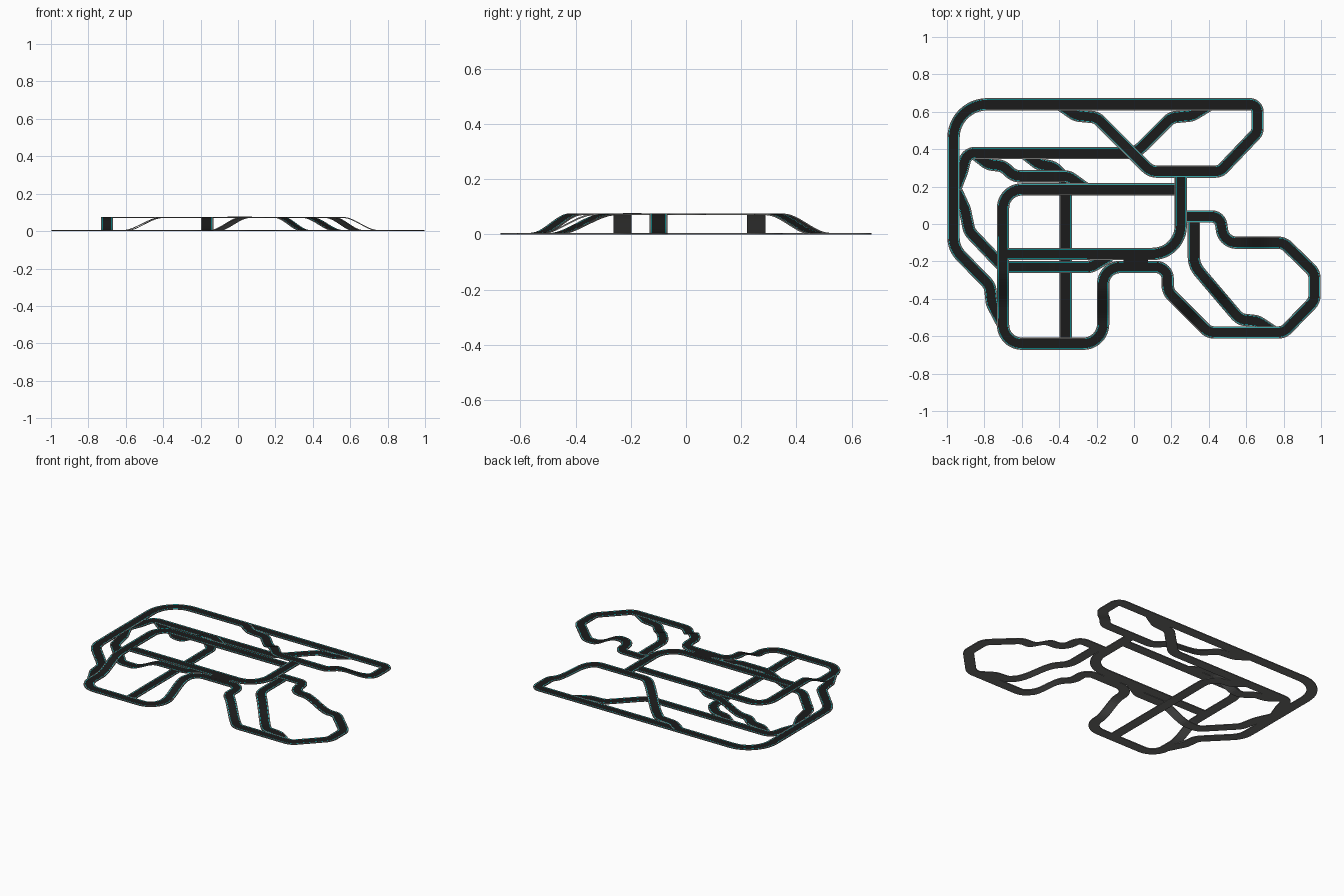
import bpy, bmesh, math
from mathutils import Vector

if "Cube" in bpy.data.objects:
    bpy.data.objects.remove(bpy.data.objects["Cube"])


def material(name, colour):
    m = bpy.data.materials.new(name)
    m.use_nodes = True
    m.diffuse_color = (*colour, 1)
    bsdf = next(n for n in m.node_tree.nodes if n.type == "BSDF_PRINCIPLED")
    bsdf.inputs["Base Color"].default_value = (*colour, 1)
    bsdf.inputs["Roughness"].default_value = 0.8
    return m


MATS = [material("asphalt", (0.011, 0.011, 0.011)),
        material("slab grey", (0.17, 0.17, 0.165)),
        material("teal line", (0.0, 0.75, 0.78))]
ASPHALT, SLAB, TEAL = range(3)

HALF = 0.033      # half the road width
THICK = 0.005     # slab thickness
TOP = 0.07        # base height of the upper deck
# offsets across the road and the material of the band that follows each
EDGES = [HALF, HALF - 0.006, HALF - 0.0072, HALF - 0.009]
OFFSETS = EDGES + [-e for e in reversed(EDGES)]
TOP_BANDS = [SLAB, ASPHALT, TEAL, ASPHALT, TEAL, ASPHALT, SLAB]


def centre_line(stops, default_radius):
    """Round every corner and ease the height between stops."""
    pts = [Vector(s[:2]) for s in stops]
    level = [s[2] * TOP for s in stops]
    radius = [s[3] if len(s) > 3 else default_radius for s in stops]
    last = len(pts) - 1
    turns = [0.0] + [(pts[i] - pts[i - 1]).angle(pts[i + 1] - pts[i])
                     for i in range(1, last)] + [0.0]
    bends = [t > 0.03 for t in turns]
    corners = []
    for i, p in enumerate(pts):
        if not bends[i]:
            corners.append([p])
            continue
        turn = turns[i]
        a, b = pts[i - 1] - p, pts[i + 1] - p
        # a neighbouring bend needs half of the shared stretch
        room_a = a.length * (0.48 if bends[i - 1] else 0.96)
        room_b = b.length * (0.48 if bends[i + 1] else 0.96)
        trim = min(radius[i] * math.tan(turn / 2), room_a, room_b)
        k = 1 - 4 / 3 * math.tan(turn / 4) / math.tan(turn / 2)
        a, b = a.normalized() * trim, b.normalized() * trim
        arc = []
        steps = max(4, round(turn / 0.13))
        for j in range(steps + 1):
            t = j / steps
            s = 1 - t
            arc.append(p + a * (s ** 3 + 3 * s * s * t * k) + b * (t ** 3 + 3 * t * t * s * k))
        corners.append(arc)
    line = []
    for i, arc in enumerate(corners):
        line += [(q, level[i]) for q in arc]
        if i < last and level[i] != level[i + 1]:
            start, end = arc[-1], corners[i + 1][0]
            for j in range(1, 14):
                t = j / 14
                ease = t * t * (3 - 2 * t)
                line.append((start.lerp(end, t), level[i] + (level[i + 1] - level[i]) * ease))
    clean = [line[0]]
    for q in line[1:]:
        if (q[0] - clean[-1][0]).length > 0.0005:
            clean.append(q)
    return clean


def road(name, stops, lift=0.0, radius=0.08, plain=False):
    line = centre_line(stops, radius)
    top = [ASPHALT] * len(TOP_BANDS) if plain else TOP_BANDS
    bands = top + [SLAB] * 3
    bm = bmesh.new()
    rings = []
    for i, (p, z) in enumerate(line):
        before = (p - line[max(i - 1, 0)][0]).normalized()
        after = (line[min(i + 1, len(line) - 1)][0] - p).normalized()
        along = (before + after).normalized()
        side = Vector((-along.y, along.x))
        section = [(o, THICK + lift) for o in OFFSETS] + [(-HALF, 0), (HALF, 0)]
        rings.append([bm.verts.new((*(p + side * o), z + h)) for o, h in section])
    n = len(bands)
    for r, s in zip(rings, rings[1:]):
        for j in range(n):
            f = bm.faces.new((r[j], r[(j + 1) % n], s[(j + 1) % n], s[j]))
            f.material_index = bands[j]
    for cap in (rings[0], rings[-1]):
        bm.faces.new(cap).material_index = SLAB
    bmesh.ops.recalc_face_normals(bm, faces=bm.faces)
    mesh = bpy.data.meshes.new(name)
    bm.to_mesh(mesh)
    bm.free()
    for m in MATS:
        mesh.materials.append(m)
    obj = bpy.data.objects.new(name, mesh)
    bpy.context.collection.objects.link(obj)


# Each stop is x, y, deck (0 ground, 1 upper) and an optional corner radius.
# Outer road: left side, back straight, and the ramped loop over the back
road("outer_road", [
    (-0.705, -0.53, 0), (-0.76, -0.425, 0), (-0.77, -0.33, 0),
    (-0.965, -0.13, 0, 0.14), (-0.965, 0.64, 0, 0.18), (0.66, 0.64, 0, 0.04),
    (0.66, 0.49, 0, 0.05), (0.49, 0.3115, 1), (0.46, 0.28, 1, 0.06),
    (0.09, 0.28, 1, 0.08), (0.04, 0.33, 1), (-0.13, 0.5, 0),
    (-0.2, 0.57, 0), (-0.31, 0.58, 0), (-0.39, 0.635, 0)], lift=0.0008)

# Inner circuit: upper deck, front left loop and front right loop
road("inner_circuit", [
    (0.25, 0.185, 1), (-0.7, 0.185, 1, 0.1), (-0.7, -0.25, 1),
    (-0.7, -0.46, 0), (-0.7, -0.64, 0, 0.1), (-0.165, -0.64, 0, 0.11),
    (-0.165, -0.53, 0), (-0.165, -0.33, 1), (-0.165, -0.23, 1, 0.09),
    (0.18, -0.23, 1, 0.09), (0.18, -0.36, 1, 0.08), (0.22, -0.4, 1),
    (0.36, -0.54, 0), (0.4, -0.58, 0, 0.07), (0.8, -0.58, 0, 0.07),
    (0.965, -0.41, 0, 0.07), (0.965, -0.26, 0, 0.07), (0.8, -0.1, 0, 0.07),
    (0.75, -0.1, 0), (0.56, -0.1, 1), (0.48, -0.1, 1, 0.08),
    (0.46, 0.04, 1, 0.05), (0.25, 0.04, 1)], lift=0.0012)

# Upper deck cross road and the short link beside it
road("upper_cross_road", [
    (0.25, 0.25, 1), (0.25, -0.16, 1, 0.15), (-0.675, -0.16, 1)], lift=0.0016)
road("deck_junction", [(-0.055, -0.195, 1), (0.075, -0.195, 1)], lift=0.002, plain=True)

# Ramp from the upper deck down to the front right loop
road("right_ramp", [
    (0.32, 0.04, 1), (0.32, -0.22, 1, 0.12), (0.37, -0.28, 1),
    (0.54, -0.48, 0), (0.57, -0.51, 0), (0.66, -0.52, 0), (0.75, -0.58, 0)], lift=0.0002)

# Ground road behind the deck, passing beneath the back loop
road("back_inner_road", [
    (-0.955, 0.19, 0), (-0.92, 0.28, 0), (-0.895, 0.38, 0, 0.06),
    (0.01, 0.38, 0, 0.1), (0.2, 0.57, 0), (0.31, 0.58, 0), (0.4, 0.635, 0)], lift=0.0006)

# Slip road from the left side up to the cross road
road("left_slip_road", [
    (-0.96, 0.2, 0), (-0.905, 0.08, 0), (-0.88, -0.04, 0),
    (-0.7, -0.23, 0), (-0.62, -0.23, 0), (-0.41, -0.23, 1),
    (-0.23, -0.23, 1), (-0.13, -0.17, 1)])

# Slip road from the back inner road up to the deck
road("back_slip_road", [
    (-0.85, 0.375, 0), (-0.78, 0.32, 0), (-0.7, 0.31, 0),
    (-0.64, 0.255, 0), (-0.6, 0.255, 0), (-0.4, 0.255, 1),
    (-0.35, 0.255, 1), (-0.26, 0.19, 1)])

# Ground road running beneath the deck to the front left loop
road("underpass_road", [
    (-0.58, 0.375, 0), (-0.51, 0.32, 0), (-0.43, 0.305, 0),
    (-0.365, 0.24, 0), (-0.365, -0.64, 0)], lift=0.0003)
